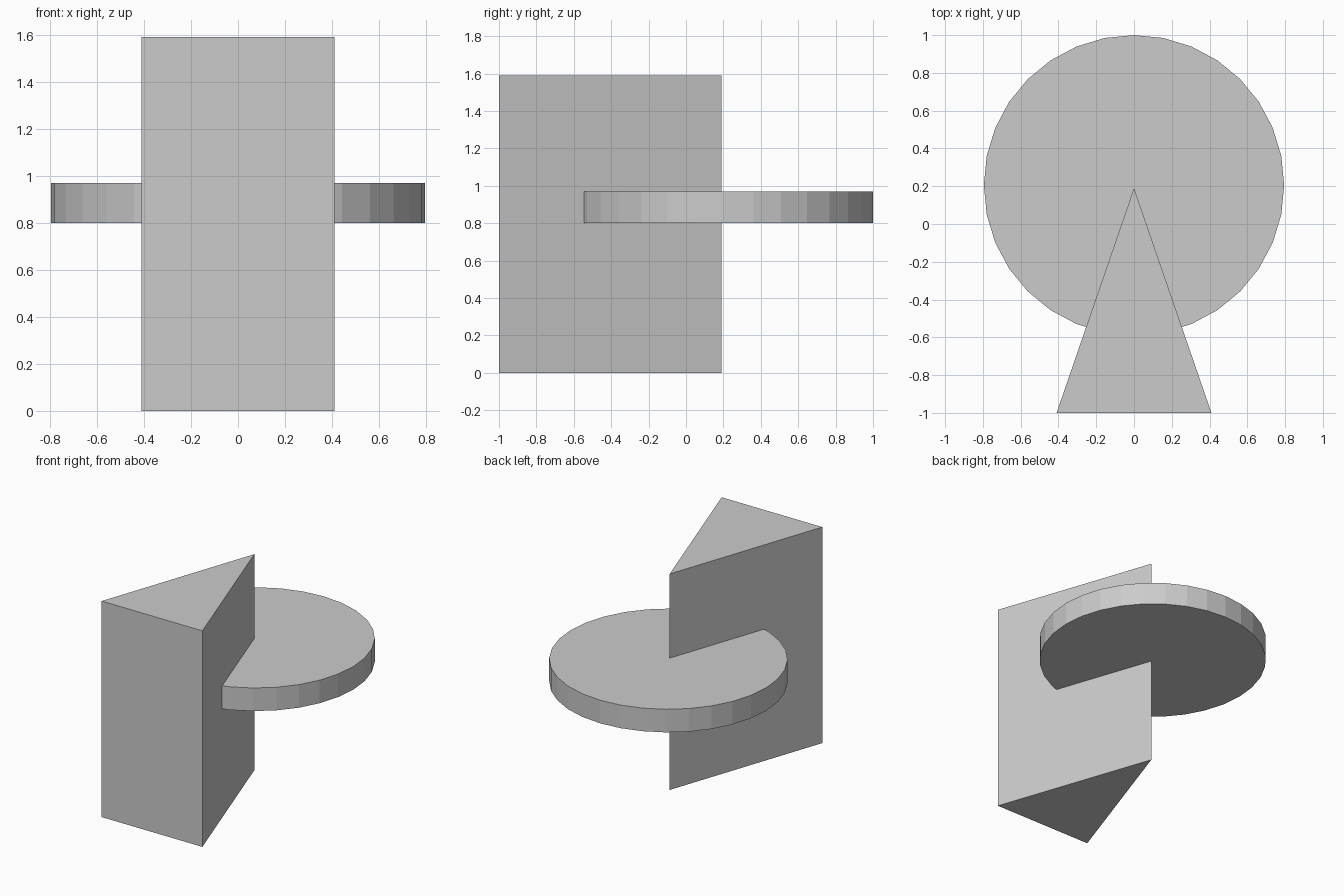
import bpy, bmesh
from math import pi, sin, cos

if "Cube" in bpy.data.objects:
    bpy.data.objects.remove(bpy.data.objects["Cube"])


def prism(name, outline, z0, z1):
    """Extrude a flat outline from z0 up to z1."""
    bm = bmesh.new()
    base = bm.faces.new([bm.verts.new((x, y, z0)) for x, y in outline])
    top = bmesh.ops.extrude_face_region(bm, geom=[base])["geom"]
    moved = [v for v in top if isinstance(v, bmesh.types.BMVert)]
    bmesh.ops.translate(bm, verts=moved, vec=(0, 0, z1 - z0))
    bmesh.ops.recalc_face_normals(bm, faces=bm.faces)
    mesh = bpy.data.meshes.new(name)
    bm.to_mesh(mesh)
    bm.free()
    obj = bpy.data.objects.new(name, mesh)
    bpy.context.collection.objects.link(obj)
    return obj


# Tall triangular column, wide face to the front, sharp edge to the back
prism("triangular_column", [(-0.41, -1), (0.41, -1), (0, 0.19)], 0, 1.59)

# Flat 32-sided disc pierced by the column's back edge
R, CY, SIDES = 0.795, 0.205, 32
circle = [(R * cos(2 * pi * i / SIDES), CY + R * sin(2 * pi * i / SIDES))
          for i in range(SIDES)]
prism("disc", circle, 0.80, 0.97)
